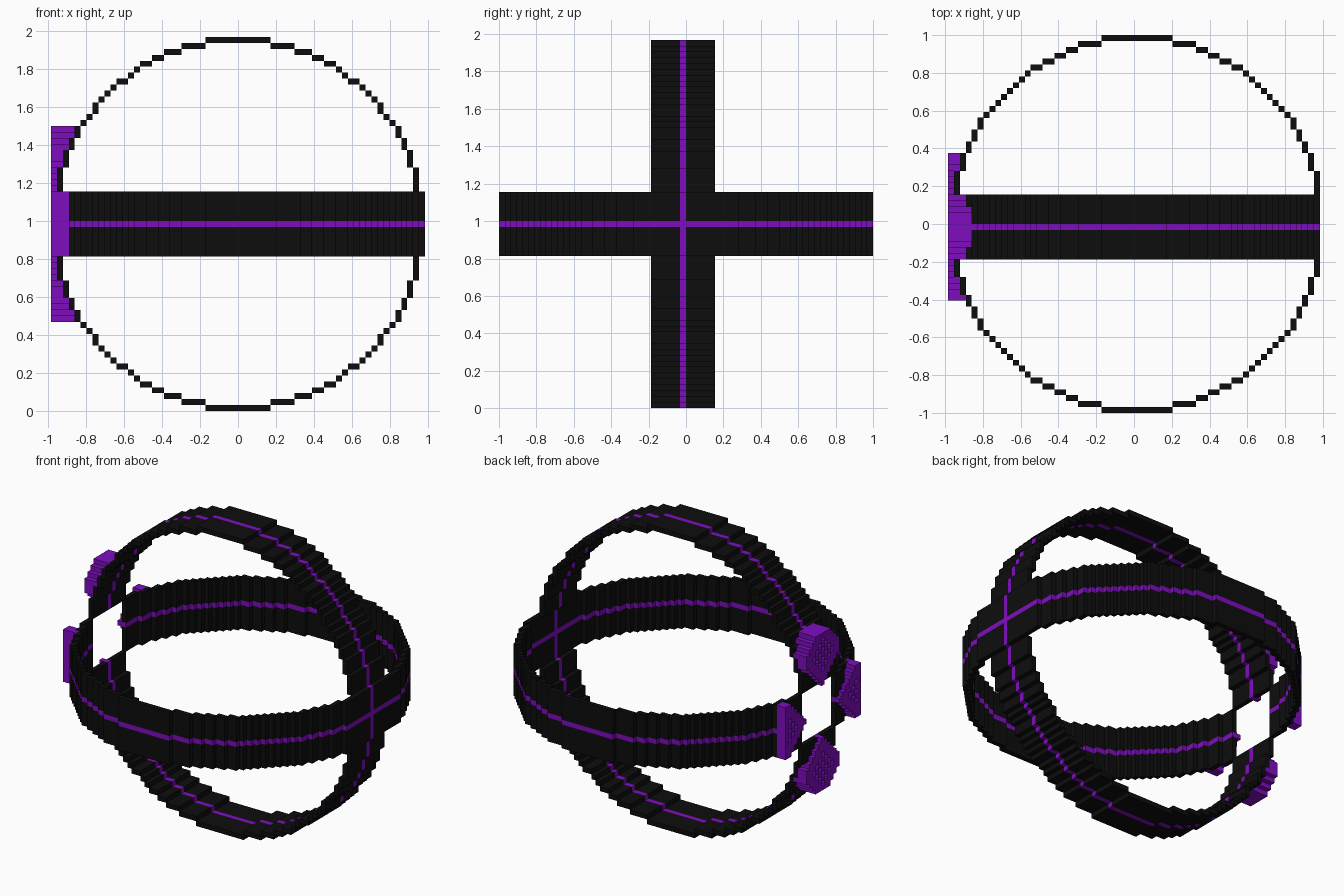
import bpy, bmesh, math

cube = bpy.data.objects.get("Cube")
if cube:
    bpy.data.objects.remove(cube, do_unlink=True)

V = 1 / 32          # size of one block
MID = 31            # block index of the centre line
HALF = 5            # band half width in blocks


def material(name, rgb):
    m = bpy.data.materials.new(name)
    m.use_nodes = True
    m.diffuse_color = (*rgb, 1)
    bsdf = m.node_tree.nodes["Principled BSDF"]
    bsdf.inputs["Base Color"].default_value = (*rgb, 1)
    bsdf.inputs["Roughness"].default_value = 0.8
    return m


MATS = [material("black", (0.004, 0.004, 0.004)),
        material("purple", (0.21, 0.004, 0.52))]
BLACK, PURPLE = 0, 1


def ring(cu, cv, ru, rv):
    """Block outline of an ellipse, one block thick."""
    cells = set()
    for i in range(64):
        for s in (-1, 1):
            t = (i - cu) / ru
            if abs(t) < 0.72:
                cells.add((i, round(cv + s * rv * math.sqrt(1 - t * t))))
            t = (i - cv) / rv
            if abs(t) < 0.72:
                cells.add((round(cu + s * ru * math.sqrt(1 - t * t)), i))
    return cells


parts = {}          # part name -> {block: colour}
filled = {}         # every block placed so far


def put(part, cell, colour):
    if cell not in filled:
        filled[cell] = colour
        parts.setdefault(part, {})[cell] = colour


def in_opening(x, d):
    return x < 6 and abs(d) <= HALF


# Two crossing hoops with a purple centre stripe, open at the -x crossing
hoops = [("vertical_hoop", ring(MID, MID, 31, 31), lambda u, v, w: (u, w, v)),
         ("horizontal_hoop", ring(31.5, 31.5, 31.3, 31.5),
          lambda u, v, w: (min(max(u, 1), 62), v, w))]
for name, outline, place in hoops:
    for u, v in outline:
        if in_opening(u, v - MID):
            continue
        for w in range(-HALF, HALF + 1):
            cell = place(u, v, MID + w)
            stripe = w == 0 or MID in cell[1:] and cell[0] == 62
            put(name, cell, PURPLE if stripe else BLACK)

# Pointed marker plates around the opening: half width per row, going outward
SIDE = [0, 1, 2, 3, 4, 5, 5]
TALL = [0, 1, 2, 3, 4, 5, 5, 5, 4, 3, 2]
plates = [("left_marker", SIDE, 1, False), ("right_marker", SIDE, -1, False),
          ("top_marker", TALL, 1, True), ("bottom_marker", TALL, -1, True)]
for name, widths, sign, upright in plates:
    for row, half in enumerate(widths):
        d = MID + sign * (HALF + 1 + row)
        for w in range(-half, half + 1):
            edge = abs(w) >= half - 1 or row == len(widths) - 1
            if not edge and (w + row) % 2:      # dotted recess inside the rim
                continue
            y, z = (MID + w, d) if upright else (d, MID + w)
            for x in range(5):
                if (x, y, z) in filled:
                    break
                put(name, (x, y, z), PURPLE)

# Turn each part's blocks into a mesh of exposed square faces
SIDES = []
for axis in range(3):
    b, c = (axis + 1) % 3, (axis + 2) % 3
    for s in (0, 1):
        quad = []
        for p, q in ((0, 0), (1, 0), (1, 1), (0, 1)):
            corner = [0, 0, 0]
            corner[axis], corner[b], corner[c] = s, p, q
            quad.append(tuple(corner))
        step = [0, 0, 0]
        step[axis] = 2 * s - 1
        SIDES.append((step, quad if s else quad[::-1]))

for name, cells in parts.items():
    bm = bmesh.new()
    verts = {}
    for (x, y, z), colour in cells.items():
        for step, quad in SIDES:
            if (x + step[0], y + step[1], z + step[2]) in filled:
                continue
            loop = []
            for i, j, k in quad:
                key = (x + i, y + j, z + k)
                if key not in verts:
                    verts[key] = bm.verts.new((key[0] * V - 63 * V / 2,
                                               key[1] * V - 1, key[2] * V))
                loop.append(verts[key])
            bm.faces.new(loop).material_index = colour
    mesh = bpy.data.meshes.new(name)
    bm.to_mesh(mesh)
    bm.free()
    for m in MATS:
        mesh.materials.append(m)
    bpy.context.scene.collection.objects.link(bpy.data.objects.new(name, mesh))
